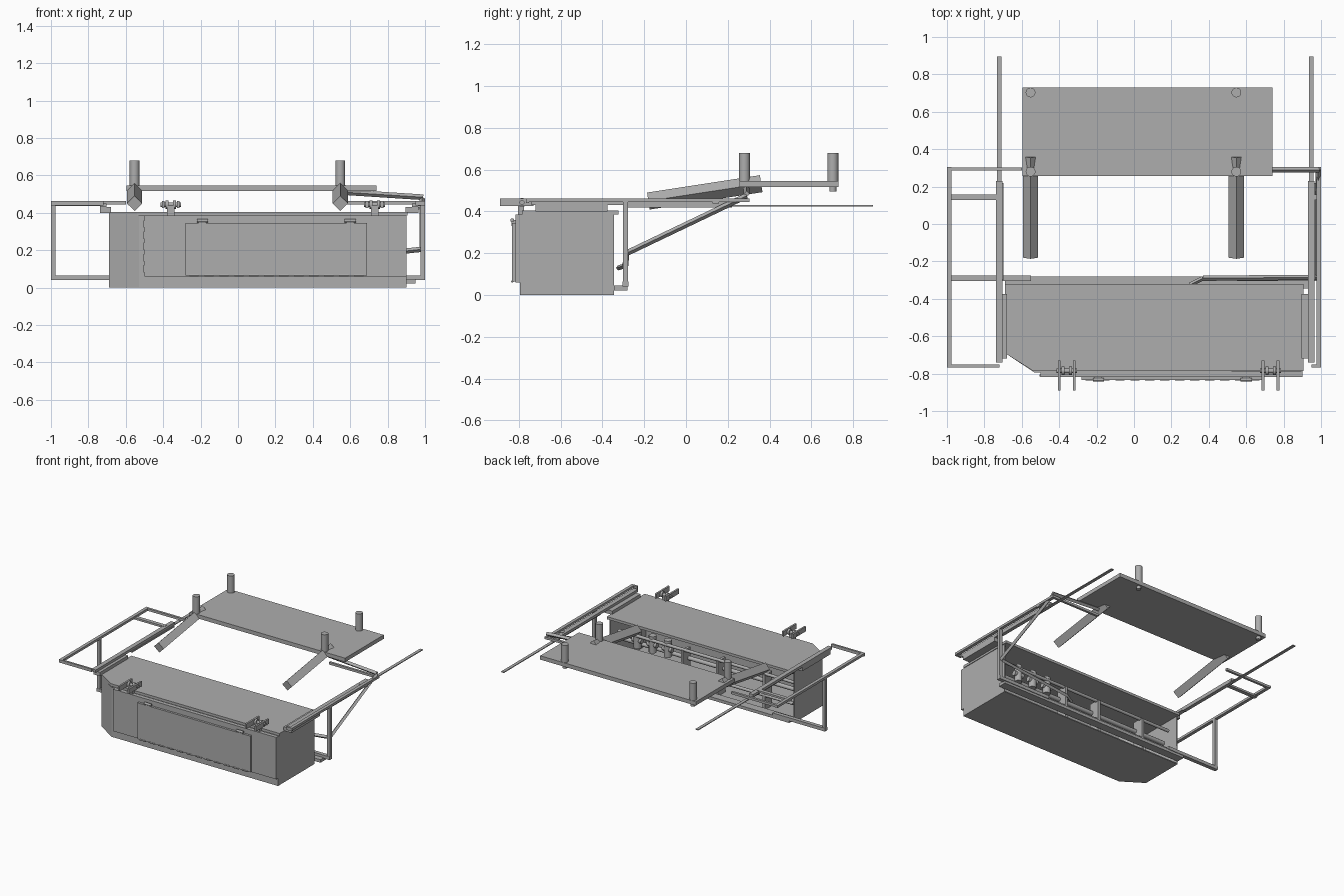
import bpy, bmesh
from math import radians
from mathutils import Vector

old = bpy.data.objects.get("Cube")
if old:
    bpy.data.objects.remove(old, do_unlink=True)

grey = bpy.data.materials.new("plain grey")
grey.use_nodes = True
colour = (0.42, 0.42, 0.42, 1)
grey.diffuse_color = colour
grey.node_tree.nodes["Principled BSDF"].inputs["Base Color"].default_value = colour


def add(name, bm):
    bmesh.ops.recalc_face_normals(bm, faces=bm.faces)
    mesh = bpy.data.meshes.new(name)
    bm.to_mesh(mesh)
    bm.free()
    mesh.materials.append(grey)
    ob = bpy.data.objects.new(name, mesh)
    bpy.context.scene.collection.objects.link(ob)
    return ob


def block(name, x, y, z):
    """Box given by its extent on each axis."""
    bm = bmesh.new()
    bmesh.ops.create_cube(bm, size=1)
    for v in bm.verts:
        v.co = [r[0] + (c + 0.5) * (r[1] - r[0]) for c, r in zip(v.co, (x, y, z))]
    return add(name, bm)


def rod(name, a, b, r, sides=12):
    """Round or square bar between two points."""
    a, b = Vector(a), Vector(b)
    bm = bmesh.new()
    bmesh.ops.create_cone(bm, cap_ends=True, segments=sides, radius1=r,
                          radius2=r, depth=(b - a).length)
    ob = add(name, bm)
    ob.location = (a + b) / 2
    ob.rotation_euler = (b - a).to_track_quat('Z', 'Y').to_euler()
    if sides > 4:
        bpy.ops.object.select_all(action='DESELECT')
        ob.select_set(True)
        bpy.context.view_layer.objects.active = ob
        bpy.ops.object.shade_smooth_by_angle(angle=radians(40))
    return ob


def prism(name, outline, z0, z1, open_shell=False):
    """Plan outline raised from z0 to z1; a shell has no top or back."""
    bm = bmesh.new()
    face = bm.faces.new([bm.verts.new((x, y, z0)) for x, y in outline])
    up = bmesh.ops.extrude_face_region(bm, geom=[face])["geom"]
    bmesh.ops.translate(bm, vec=(0, 0, z1 - z0),
                        verts=[g for g in up if isinstance(g, bmesh.types.BMVert)])
    bmesh.ops.recalc_face_normals(bm, faces=bm.faces)
    if open_shell:
        gone = [f for f in bm.faces if f.normal.z > 0.9 or f.normal.y > 0.9]
        bmesh.ops.delete(bm, geom=gone, context='FACES')
    ob = add(name, bm)
    if open_shell:
        mod = ob.modifiers.new("wall", 'SOLIDIFY')
        mod.thickness = 0.01
        mod.offset = -1
    return ob


# Open-backed cabinet with one chamfered corner
prism("cabinet", [(-0.69, -0.345), (-0.69, -0.69), (-0.53, -0.795),
                  (0.90, -0.795), (0.90, -0.345)], 0, 0.385, True)
prism("lid", [(-0.69, -0.322), (-0.69, -0.69), (-0.54, -0.785),
              (0.905, -0.785), (0.905, -0.322)], 0.385, 0.405)
block("back_sill", (-0.69, 0.95), (-0.345, -0.28), (0.022, 0.045))

# Layered front doors with hinges and latches
block("front_panel", (-0.50, 0.90), (-0.817, -0.795), (0.06, 0.385))
block("front_door", (-0.28, 0.69), (-0.834, -0.817), (0.065, 0.345))
for i in range(12):
    x = -0.26 + i * 0.08
    rod("door_hinge", (x, -0.832, 0.065), (x + 0.05, -0.832, 0.065), 0.006, 8)
for i in range(5):
    z = 0.08 + i * 0.06
    rod("panel_hinge", (-0.50, -0.81, z), (-0.50, -0.81, z + 0.04), 0.006, 8)
for x in (-0.19, 0.60):
    rod("door_latch", (x - 0.03, -0.832, 0.358), (x + 0.03, -0.832, 0.358), 0.009)
    block("latch_tab", (x - 0.02, x + 0.02), (-0.836, -0.815), (0.33, 0.36))

# Clamps on the front edge of the lid
for x in (-0.36, 0.73):
    for dx in (-0.04, 0.04):
        block("clamp_plate", (x + dx - 0.007, x + dx + 0.007), (-0.89, -0.73), (0.425, 0.463))
    rod("clamp_roller", (x - 0.055, -0.785, 0.443), (x + 0.055, -0.785, 0.443), 0.012)
    for dx in (-0.02, 0.02):
        rod("clamp_collar", (x + dx - 0.008, -0.785, 0.443),
            (x + dx + 0.008, -0.785, 0.443), 0.022)
    block("clamp_post", (x - 0.02, x + 0.02), (-0.805, -0.775), (0.37, 0.44))

# Side frames, slides and posts
for s, rail, edge, inner in ((-1, -0.72, -0.69, -0.60), (1, 0.948, 0.905, 0.58)):
    def span(a, b):
        return (min(a, b), max(a, b))
    block("outer_rail", span(s * 0.975, s), (-0.765, 0.305), (0.445, 0.463))
    block("front_rail", span(rail, s), (-0.767, -0.752), (0.44, 0.463))
    block("rear_rail", span(inner, s), (0.285, 0.303), (0.445, 0.463))
    block("cross_rail", span(rail, s), (0.128, 0.158), (0.437, 0.452))
    block("slide", (rail - 0.017, rail + 0.017), (-0.74, 0.23), (0.43, 0.45))
    block("slide_channel", (rail - 0.006, rail + 0.022), (-0.30, 0.22), (0.418, 0.43))
    block("slide_bracket", span(edge - s * 0.01, rail + s * 0.017), (-0.72, -0.375), (0.40, 0.43))
    block("slide_rod", (rail - 0.012, rail + 0.012), (0.20, 0.895), (0.424, 0.430))
    block("side_post", span(s * 0.975, s), (-0.302, -0.278), (0.04, 0.45))
    block("lower_bar", span(s * 0.55, s), (-0.305, -0.275), (0.04, 0.065))

# Bracing on one side
rod("diagonal_brace", (0.985, -0.285, 0.20), (0.985, 0.29, 0.475), 0.014, 4)
rod("upper_rear_bar", (0.57, 0.29, 0.51), (0.99, 0.29, 0.483), 0.015, 4)
rod("back_bar", (0.985, -0.285, 0.205), (0.37, -0.29, 0.14), 0.014, 4)
rod("back_bar_end", (0.37, -0.29, 0.14), (0.30, -0.325, 0.13), 0.012, 4)

# Pipework inside the cabinet
for y, z, r in ((-0.40, 0.28, 0.012), (-0.45, 0.20, 0.016), (-0.39, 0.12, 0.012)):
    rod("pipe", (-0.65, y, z), (0.86, y, z), r)
for x in (0.45, 0.58, 0.71):
    rod("valve", (x, -0.42, 0.18), (x, -0.42, 0.31), 0.028)
    rod("valve_fitting", (x - 0.04, -0.42, 0.24), (x + 0.04, -0.42, 0.24), 0.02)
for x in (-0.4, 0.0, 0.3):
    block("pipe_support", (x - 0.01, x + 0.01), (-0.47, -0.38), (0.01, 0.28))

# Rear shelf, its pegs and the sloping square arms
block("shelf", (-0.595, 0.74), (0.257, 0.73), (0.517, 0.547))
for x in (-0.553, 0.547):
    for y in (0.28, 0.703):
        rod("peg", (x, y, 0.54), (x, y, 0.68), 0.026, 20)
        rod("peg_stem", (x, y, 0.495), (x, y, 0.54), 0.017)
    rod("sloping_arm", (x, -0.18, 0.45), (x, 0.36, 0.533), 0.041, 4)
